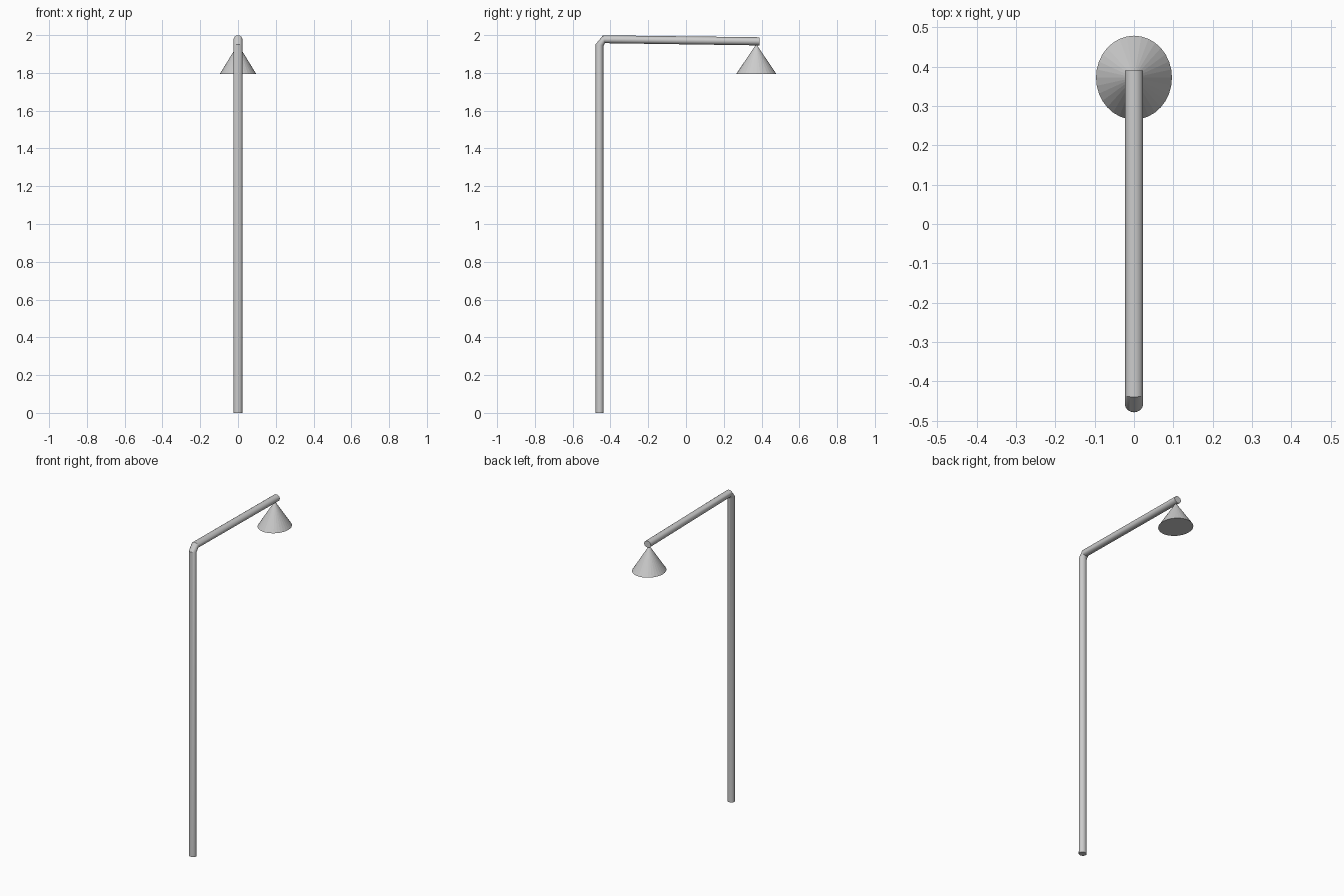
import bpy, bmesh, math
from mathutils import Vector

if "Cube" in bpy.data.objects:
    bpy.data.objects.remove(bpy.data.objects["Cube"])

SIDES = 16
RX, RY = 0.0235, 0.0215


def finish(bm, name):
    bmesh.ops.recalc_face_normals(bm, faces=bm.faces)
    me = bpy.data.meshes.new(name)
    bm.to_mesh(me)
    bm.free()
    ob = bpy.data.objects.new(name, me)
    bpy.context.collection.objects.link(ob)
    return ob


# Bent pole and arm: one tube swept through (y, z, ring tilt in degrees)
path = [(-0.457, 0.0, 0), (-0.457, 1.948, 9), (-0.434, 1.978, 75), (0.39, 1.967, 90)]
bm = bmesh.new()
rings = []
for y, z, tilt in path:
    t = math.radians(tilt)
    side = Vector((0, math.cos(t), -math.sin(t)))
    ring = []
    for i in range(SIDES):
        a = 2 * math.pi * i / SIDES
        ring.append(bm.verts.new(Vector((RX * math.cos(a), y, z)) + side * RY * math.sin(a)))
    rings.append(ring)
for lo, hi in zip(rings, rings[1:]):
    for i in range(SIDES):
        j = (i + 1) % SIDES
        bm.faces.new((lo[i], lo[j], hi[j], hi[i])).smooth = True
bm.faces.new(rings[0])
bm.faces.new(rings[-1])
pole = finish(bm, "pole_and_arm")

# Conical lamp shade with a closed underside, slightly wider along y
bm = bmesh.new()
bmesh.ops.create_cone(bm, cap_ends=True, segments=32, radius1=1, radius2=0, depth=1)
shade = finish(bm, "lamp_shade")
shade.scale = (0.0965, 0.1065, 0.158)
shade.location = (0, 0.372, 1.794 + 0.079)

# Smooth the tube but keep the bends and ends crisp
bpy.ops.object.select_all(action='DESELECT')
pole.select_set(True)
bpy.context.view_layer.objects.active = pole
bpy.ops.object.shade_smooth_by_angle(angle=math.radians(30))
